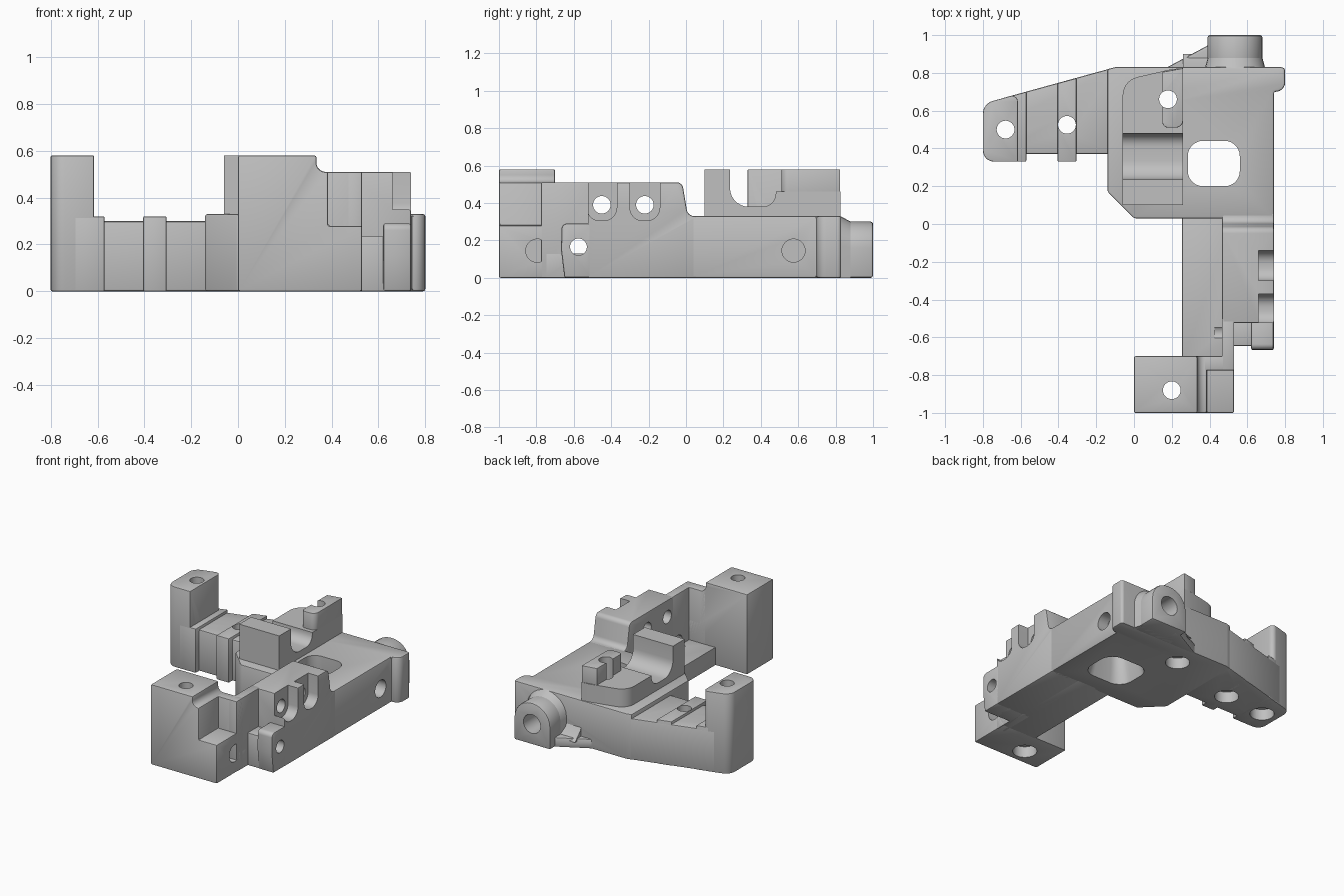
import bpy, bmesh, math
from mathutils import Vector

if "Cube" in bpy.data.objects:
    bpy.data.objects.remove(bpy.data.objects["Cube"], do_unlink=True)

metal = bpy.data.materials.new("cast_grey")
metal.use_nodes = True
GREY = (0.527, 0.527, 0.527, 1)
metal.diffuse_color = GREY
metal.node_tree.nodes["Principled BSDF"].inputs["Base Color"].default_value = GREY


def rounded(points, steps=7):
    """Outline whose corners may carry a fillet radius as third value."""
    out = []
    for i, p in enumerate(points):
        c = Vector(p[:2])
        if len(p) < 3:
            out.append(c)
            continue
        a = (Vector(points[i - 1][:2]) - c).normalized()
        b = (Vector(points[(i + 1) % len(points)][:2]) - c).normalized()
        half = math.acos(max(-1, min(1, a.dot(b)))) / 2
        d = p[2] / math.tan(half)
        mid = c + (a + b).normalized() * (p[2] / math.sin(half))
        u, v = c + a * d - mid, c + b * d - mid
        start = math.atan2(u.y, u.x)
        sweep = math.remainder(math.atan2(v.y, v.x) - start, math.tau)
        for k in range(steps + 1):
            t = start + sweep * k / steps
            out.append(mid + Vector((math.cos(t), math.sin(t))) * p[2])
    return out


def rect(u0, u1, v0, v1, r=None):
    tail = () if r is None else (r,)
    return [(u, v) + tail for u, v in ((u0, v0), (u1, v0), (u1, v1), (u0, v1))]


def circle(u, v, r, n=32):
    return [(u + r * math.cos(math.tau * k / n), v + r * math.sin(math.tau * k / n)) for k in range(n)]


def prism(name, points, axis, lo, hi, bevel=0.01, flare=1.0, pivot=(0, 0)):
    """Extrude an outline along an axis; flare scales the low end."""
    place = {"X": lambda u, v, w: (w, u, v),
             "Y": lambda u, v, w: (u, w, v),
             "Z": lambda u, v, w: (u, v, w)}[axis]
    pts, piv = rounded(points), Vector(pivot)
    bm = bmesh.new()
    low = [bm.verts.new(place(*(piv + (p - piv) * flare), lo)) for p in pts]
    high = [bm.verts.new(place(*p, hi)) for p in pts]
    bm.faces.new(low)
    bm.faces.new(high)
    for i in range(len(pts)):
        j = (i + 1) % len(pts)
        bm.faces.new((low[i], low[j], high[j], high[i]))
    bmesh.ops.recalc_face_normals(bm, faces=bm.faces)
    mesh = bpy.data.meshes.new(name)
    bm.to_mesh(mesh)
    bm.free()
    mesh.materials.append(metal)
    obj = bpy.data.objects.new(name, mesh)
    bpy.context.collection.objects.link(obj)
    if bevel:
        mod = obj.modifiers.new("edge", "BEVEL")
        mod.width, mod.segments = bevel, 2
        mod.limit_method, mod.angle_limit = "ANGLE", math.radians(40)
        apply(obj, mod)
    return obj


def apply(obj, mod):
    bpy.context.view_layer.objects.active = obj
    bpy.ops.object.modifier_apply(modifier=mod.name)


def cut(targets, cutter, operation="DIFFERENCE"):
    for obj in targets:
        mod = obj.modifiers.new("cut", "BOOLEAN")
        mod.operation, mod.object, mod.solver = operation, cutter, "EXACT"
        apply(obj, mod)
    bpy.data.objects.remove(cutter, do_unlink=True)


def drill(targets, axis, u, v, r, lo, hi):
    cut(targets, prism("drill", circle(u, v, r), axis, lo, hi, 0))


# Main plate with the corner lobe
plate = prism("main_plate", [(-.14, .17), (0, .03), (.74, .03), (.74, .7), (.8, .7, .05), (.8, .83, .02),
                             (-.1, .83), (-.14, .82)], "Z", 0, .33)

# Side arm, its rib and the end post
arm = prism("side_arm", [(-.7, .37), (-.1, .37), (-.1, .83), (-.7, .665)], "Z", 0, .30)
rib = prism("arm_rib", [(-.405, .33), (-.305, .33), (-.305, .772), (-.405, .745)], "Z", 0, .32, .006)
step = prism("post_step", [(-.7, .33), (-.57, .33), (-.57, .7), (-.7, .664)], "Z", 0, .32, .006)
post = prism("end_post", [(-.8, .33, .06), (-.615, .33), (-.615, .688, .03), (-.8, .637, .07)], "Z", 0, .58, .005)

# Saddle: front wall, channel and raised shelf, trimmed to its plan outline
saddle = prism("saddle", [(.1, .3), (.1, .58), (.235, .58), (.235, .38, .1), (.48, .38, .07),
                          (.48, .46), (.84, .46), (.84, .3)], "X", -.1, .3, 0)
cut([saddle], prism("saddle_plan", [(-.06, .09), (.26, .09), (.26, .825), (.2, .82), (-.06, .76, .1)],
                    "Z", .25, .7, 0), "INTERSECT")
lug = prism("notched_lug", [(.15, .51, .03), (.26, .51, .04), (.26, .825), (.15, .805)], "Z", .4, .58, .005)

# Rear boss with a flared root and a low web
arch = [(.39, 0), (.68, 0), (.68, .3, .14), (.39, .3, .14)]
boss = prism("rear_boss", arch, "Y", .8, 1, .012)
root = prism("boss_root", arch, "Y", .825, .88, 0, 1.1, (.535, 0))
web = prism("boss_web", [(.12, .8), (.45, .8), (.45, .965), (.39, .945)], "Z", 0, .07)
web_top = prism("boss_web_slope", [(.8, .05), (.9, .05), (.84, .11), (.8, .2)], "X", .26, .42, 0)

# Front beam: low ledge and tall side wall
ledge = prism("ledge", rect(.255, .53, -.75, .06), "Z", 0, .13, .004)
wall = prism("side_wall", [(-.525, 0), (.06, 0), (.06, .33), (.01, .33, .04), (-.02, .51, .035), (-.525, .51)],
             "X", .465, .74, .008)
thin = prism("thin_wall", rect(-.775, -.5, 0, .51), "X", .465, .53, .006)
shoulder = prism("wall_shoulder", rect(.33, .53, -.775, -.7), "Z", 0, .51, .006)
filler = prism("pad_bridge", rect(.5, .65, -.645, -.5), "Z", 0, .235, .006)
pad = prism("side_pad", [(-.65, 0), (-.5, 0), (-.5, .29), (-.665, .29, .03), (-.668, .15)], "X", .62, .74)

# Front block with its fillet and lowered corner
block = prism("front_block", [(0, 0), (.53, 0), (.53, .28), (.385, .28), (.385, .51),
                              (.335, .51, .04), (.335, .58), (0, .58)], "Y", -1, -.7, .008)

# U-shaped recesses and bores in the side wall
for y in (-.45, -.22):
    u_shape = [(y - .08, .6), (y - .08, .305, .07), (y + .08, .305, .07), (y + .08, .6)]
    cut([wall], prism("recess", u_shape, "X", .66, .8, 0))
    drill([wall], "X", y, .39, .047, .4, .8)
drill([wall, thin, pad, filler, ledge], "X", -.575, .165, .045, .425, .8)
drill([block, shoulder], "X", -.795, .145, .062, .43, .6)
drill([plate], "X", .575, .145, .062, .66, .9)
drill([plate, boss, root], "Y", .535, .15, .068, .72, 1.1)

# Upright screw holes with counterbores from below
for x, y, parts in ((-.68, .5, [arm, step, post]), (-.355, .525, [arm, rib]),
                    (.18, .66, [plate, saddle, lug]), (.2, -.88, [block])):
    drill(parts, "Z", x, y, .047, -.1, .7)
    drill(parts, "Z", x, y, .08, -.1, .08)

# Window with a flared underside
cut([plate], prism("window", rect(.285, .56, .2, .44, .08), "Z", -.1, .5, 0))
cut([plate], prism("window_flare", rect(.285, .56, .2, .44, .08), "Z", -.01, .13, 0, 1.25, (.42, .32)))

# Smooth the curves, keep the edges
bpy.ops.object.select_all(action="DESELECT")
for obj in (plate, arm, rib, step, post, saddle, lug, boss, root, web, web_top,
            ledge, wall, thin, shoulder, filler, pad, block):
    obj.select_set(True)
bpy.ops.object.shade_smooth_by_angle(angle=math.radians(30))
